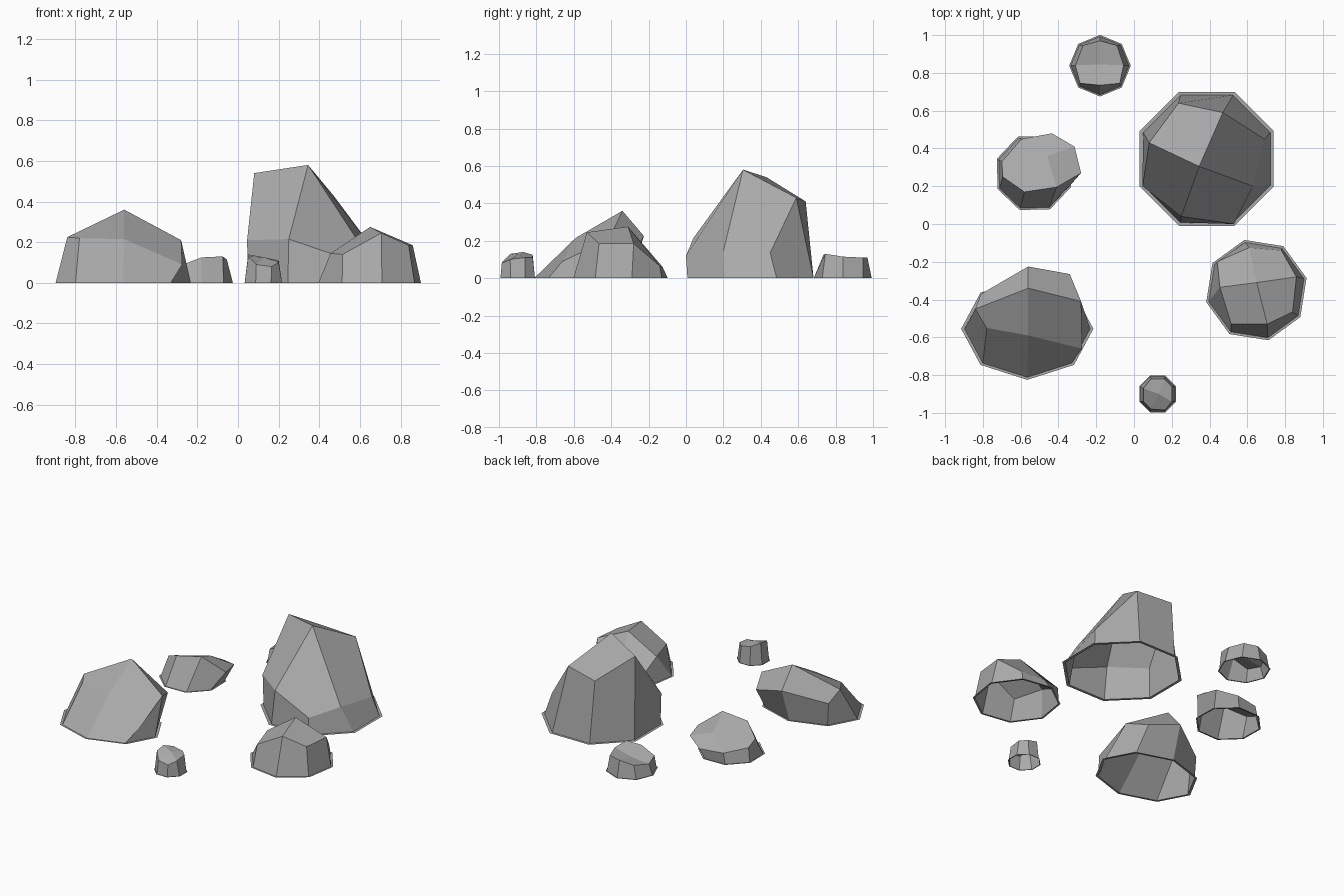
import bpy
import bmesh
import math

cube = bpy.data.objects.get("Cube")
if cube:
    bpy.data.objects.remove(cube, do_unlink=True)

# One flat stone colour shared by every rock
stone = bpy.data.materials.new("stone_grey")
stone.use_nodes = True
colour = (0.4, 0.4, 0.4, 1)
stone.diffuse_color = colour
shader = next(node for node in stone.node_tree.nodes if node.type == "BSDF_PRINCIPLED")
shader.inputs["Base Color"].default_value = colour

SIDES = 8
BASE_SHRINK = 0.95  # rock foot compared with the outer edge of its ground skirt


def make_rock(name, centre, radius, start, peak, shoulder):
    """Hollow rock: ground skirt, foot ring, shoulder ring and a peak.
    Peak and shoulder points are in hundredths of a unit."""
    mesh = bpy.data.meshes.new(name)
    rock = bmesh.new()

    def ground_ring(factor):
        angles = [math.radians(start) + math.tau * i / SIDES for i in range(SIDES)]
        return [rock.verts.new((centre[0] + radius[0] * factor * math.cos(angle),
                                centre[1] + radius[1] * factor * math.sin(angle),
                                0)) for angle in angles]

    def raised(point):
        return rock.verts.new([value / 100 for value in point])

    skirt = ground_ring(1)
    foot = ground_ring(BASE_SHRINK)
    upper = [raised(point) for point in shoulder]
    top = raised(peak)

    # Flat skirt and steep sides
    for lower_ring, upper_ring in ((skirt, foot), (foot, upper)):
        for i in range(SIDES):
            j = (i + 1) % SIDES
            rock.faces.new((lower_ring[i], lower_ring[j], upper_ring[j], upper_ring[i]))

    # Four facets meeting at the peak
    for i in range(1, SIDES, 2):
        rock.faces.new((top, upper[i], upper[(i + 1) % SIDES], upper[(i + 2) % SIDES]))

    rock.to_mesh(mesh)
    rock.free()
    mesh.materials.append(stone)
    item = bpy.data.objects.new(name, mesh)
    bpy.context.scene.collection.objects.link(item)
    return item


# Tall boulder
make_rock("tall_boulder", (0.385, 0.345), (0.384, 0.384), 22.5,
          peak=(34.5, 30.5, 58),
          shoulder=[(69, 45, 13.5), (47, 59, 43), (23.5, 64, 41), (8, 43, 54),
                    (4.5, 20, 21), (25, 4, 21.5), (53, 0, 12), (63, 20, 14.5)])

# Wide boulder whose back leans out over the ground
make_rock("wide_boulder", (-0.565, -0.555), (0.35, 0.27), 45,
          peak=(-56, -34, 36),
          shoulder=[(-34, -26.5, 16), (-56, -22.5, 22.5), (-81, -37, 15), (-84, -45, 22.5),
                    (-78, -55, 22), (-56, -59, 21.5), (-27.5, -66, 9), (-28, -41, 21)])

# Round boulder
make_rock("round_boulder", (0.648, -0.35), (0.273, 0.273), 58.5,
          peak=(65, -31, 27.5),
          shoulder=[(78, -14, 6.5), (61, -12.5, 6), (44, -20, 10), (45.5, -33.5, 14.5),
                    (51.5, -53, 14), (70.5, -53, 24.5), (84, -46.5, 18.5), (86, -28, 18.5)])

# Sloping rock
make_rock("sloping_rock", (-0.53, 0.27), (0.21, 0.21), 69,
          peak=(-46, 36, 14),
          shoulder=[(-43.5, 48, 7), (-59.5, 45, 7), (-70, 33, 9), (-69.5, 25, 12),
                    (-58, 17, 18), (-41, 19.5, 21), (-28, 27, 11), (-31.5, 41, 10)])

# Low rock with a dished top
make_rock("low_rock", (-0.18, 0.838), (0.163, 0.163), 45,
          peak=(-18, 84.5, 8.5),
          shoulder=[(-9, 94.5, 11), (-18, 97, 11), (-27, 94.5, 9), (-31, 84, 7),
                    (-28.5, 74.5, 8.5), (-18, 73.5, 12.5), (-7.5, 74.5, 13), (-5.5, 84, 11.5)])

# Small pebble
make_rock("small_pebble", (0.125, -0.9), (0.105, 0.105), 22.5,
          peak=(13, -90, 12.5),
          shoulder=[(20, -86, 11), (16, -82, 11), (9, -82, 12.5), (5, -87, 14),
                    (5, -94, 13), (9, -98, 9), (16.5, -98.5, 8), (20, -94, 10)])
